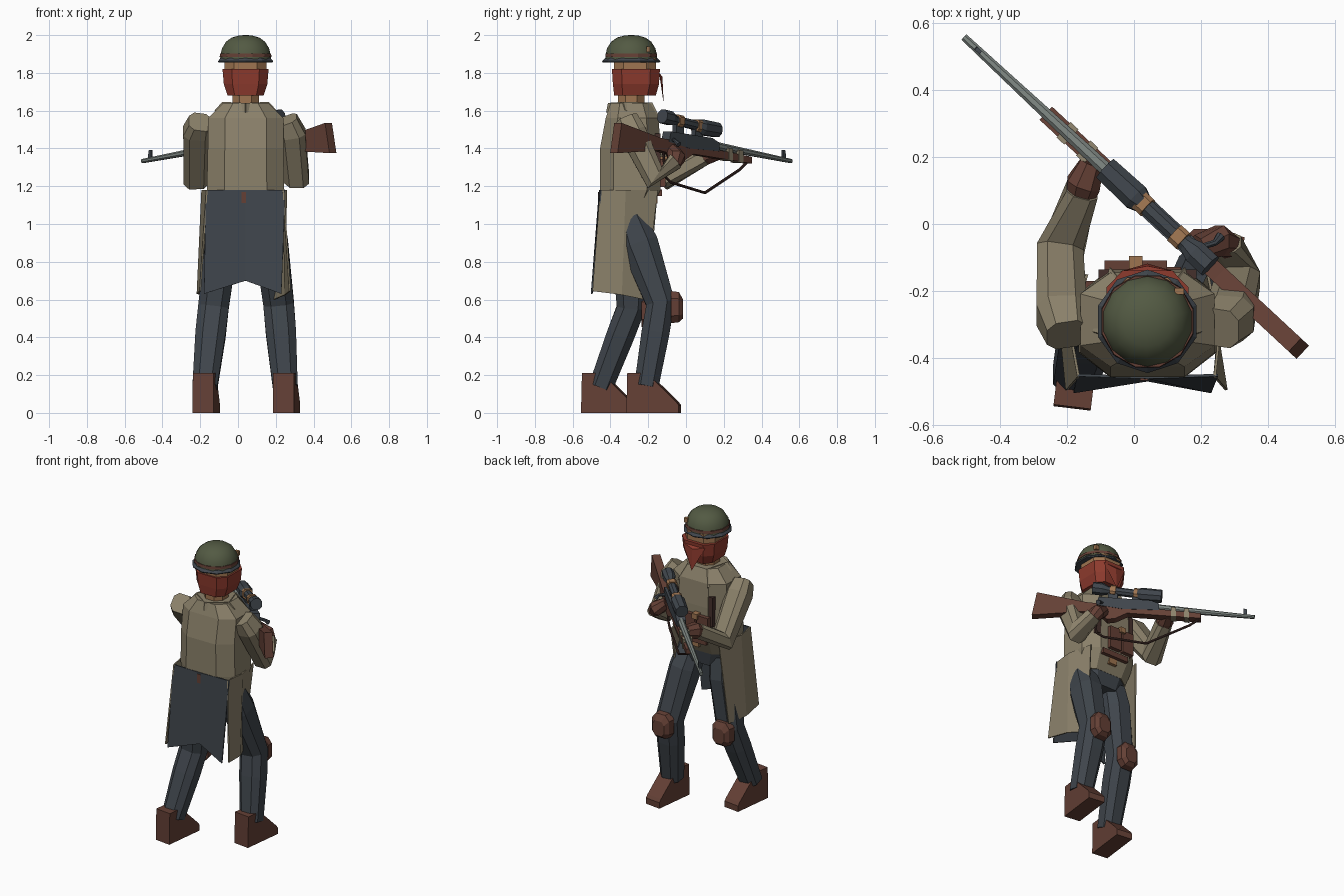
import bpy, bmesh
from math import cos, sin, tau
from mathutils import Vector as V

cube = bpy.data.objects.get("Cube")
if cube:
    bpy.data.objects.remove(cube)


def colour(name, *rgb):
    m = bpy.data.materials.new(name)
    m.use_nodes = True
    m.diffuse_color = (*rgb, 1)
    m.node_tree.nodes["Principled BSDF"].inputs["Base Color"].default_value = (*rgb, 1)
    return m


TAN = colour("tan cloth", .262, .223, .147)
SLATE = colour("slate", .05, .06, .072)
BROWN = colour("brown leather", .128, .051, .036)
RED = colour("red cloth", .27, .043, .027)
SKIN = colour("skin and brass", .34, .175, .08)
GREEN = colour("helmet green", .086, .102, .056)
STEEL = colour("steel", .2, .23, .215)
STRAP = colour("dark strap", .06, .03, .025)


def finish(name, mat, verts, faces):
    me = bpy.data.meshes.new(name)
    me.from_pydata([tuple(v) for v in verts], [], faces)
    bm = bmesh.new()
    bm.from_mesh(me)
    bmesh.ops.recalc_face_normals(bm, faces=bm.faces)
    bm.to_mesh(me)
    bm.free()
    me.materials.append(mat)
    ob = bpy.data.objects.new(name, me)
    bpy.context.scene.collection.objects.link(ob)
    return ob


def skin_rings(name, mat, verts, n):
    """Bridge successive rings of n points and cap both ends."""
    last = len(verts) // n - 1
    faces = [(k * n + j, k * n + (j + 1) % n, (k + 1) * n + (j + 1) % n, (k + 1) * n + j)
             for k in range(last) for j in range(n)]
    faces += [tuple(range(n)), tuple(range(last * n, last * n + n))]
    return finish(name, mat, verts, faces)


def tube(name, mat, path, sizes, c=.45, axis=None, hint=(1, 0, 0)):
    """Loft a chamfered square along a path; sizes are half width and depth."""
    path, verts = [V(p) for p in path], []
    ring = [(1, c), (c, 1), (-c, 1), (-1, c), (-1, -c), (-c, -1), (c, -1), (1, -c)]
    for i, p in enumerate(path):
        t = V(axis) if axis else path[min(i + 1, len(path) - 1)] - path[max(i - 1, 0)]
        t = t.normalized()
        u = V(hint) - t * t.dot(V(hint))
        u.normalize()
        v = t.cross(u)
        a, b = sizes[i] if isinstance(sizes[i], tuple) else (sizes[i],) * 2
        verts += [p + u * a * x + v * b * y for x, y in ring]
    return skin_rings(name, mat, verts, len(ring))


def prism(name, mat, profile, place, half):
    """Extrude a side profile both ways across a placed plane."""
    n = len(profile)
    verts = [place(a, b, s) for s in (-half, half) for a, b in profile]
    return skin_rings(name, mat, verts, n)


def box(name, mat, centre, size):
    c, (a, b, h) = V(centre), size
    return prism(name, mat, [(-b, -h), (b, -h), (b, h), (-b, h)],
                 lambda y, z, x: c + V((x, y, z)), a)


def sheet(name, mat, top, bottom):
    n = len(top)
    ob = finish(name, mat, top + bottom, [(i, i + 1, n + i + 1, n + i) for i in range(n - 1)])
    mod = ob.modifiers.new("thickness", 'SOLIDIFY')
    mod.thickness, mod.offset = .008, 0
    return ob


# Coat body, hips and neck
HX, HY = .04, -.29
UP = (0, 0, 1)
tube("coat_body", TAN, [(HX, -.32, 1.06), (HX, -.295, 1.18), (HX, -.295, 1.4), (HX, -.285, 1.56), (HX, -.29, 1.64)],
     [(.18, .125), (.205, .16), (.2, .16), (.2, .14), (.12, .11)], .55, UP)
tube("hips", SLATE, [(HX, -.3, .97), (HX, -.31, 1.1)], [(.12, .09), (.18, .12)], .55, UP)
tube("neck", SKIN, [(HX, HY, 1.6), (HX, HY, 1.72)], [.07, .07], axis=UP)

# Coat skirts
sheet("back_skirt", SLATE,
      [(-.17, -.45, 1.18), (HX, -.457, 1.18), (.25, -.45, 1.18)],
      [(-.18, -.5, .63), (HX, -.465, .7), (.23, -.5, .63)])
sheet("left_skirt", TAN,
      [(.24, -.455, 1.18), (.255, -.32, 1.18), (.22, -.15, 1.18)],
      [(.275, -.495, .645), (.25, -.34, .625), (.19, -.22, .6)])
sheet("right_skirt", TAN,
      [(-.165, -.455, 1.18), (-.19, -.32, 1.18), (-.14, -.15, 1.18)],
      [(-.2, -.495, .645), (-.215, -.34, .63), (-.18, -.2, .62)])

# Chest pouches, straps, buckles and collar
for i, x in enumerate((-.045, .055)):
    box(f"pouch_{i}", BROWN, (x, -.13, 1.27), (.043, .022, .075))
box("pouch_clasp", SKIN, (.005, -.115, 1.34), (.02, .02, .018))
box("belt_front", BROWN, (HX, -.14, 1.165), (.1, .012, .018))
box("buckle", SKIN, (HX, -.168, 1.13), (.03, .018, .022))
box("back_buckle", BROWN, (.03, -.461, 1.14), (.012, .005, .03))
for side in (-1, 1):
    box("chest_strap", STRAP, (HX + side * .13, -.15, 1.38), (.016, .014, .1))
    sheet("collar", TAN, [(HX, -.41, 1.64), (HX + side * .12, -.33, 1.645), (HX + side * .07, -.18, 1.64)],
          [(HX, -.42, 1.59), (HX + side * .16, -.32, 1.6), (HX + side * .11, -.13, 1.54)])

# Head, mask and hanging mask corner
tube("face", SKIN, [(HX, -.27, 1.8), (HX, -.27, 1.88)], [.112, .11], .55, UP)
tube("mask", RED, [(HX, -.27, 1.68), (HX, -.265, 1.74), (HX, -.265, 1.82)],
     [(.095, .11), (.115, .122), (.122, .127)], .6, UP)
finish("mask_flap", RED, [(HX - .085, -.142, 1.8), (HX + .085, -.142, 1.8), (HX, -.118, 1.635), (HX, -.125, 1.78)],
       [(0, 3, 2), (3, 1, 2), (0, 2, 1), (0, 1, 3)])


def lathe(name, mat, profile, sides):
    verts = [(HX + r * cos(tau * (i + .5) / sides), HY + r * sin(tau * (i + .5) / sides), z)
             for r, z in profile for i in range(sides)]
    return skin_rings(name, mat, verts, sides)


# Helmet
lathe("helmet_brim", SLATE, [(.15, 1.855), (.154, 1.862), (.138, 1.878)], 10)
lathe("helmet_band", BROWN, [(.142, 1.884), (.14, 1.902)], 12)
helmet = lathe("helmet", GREEN, [(.138, 1.868), (.137, 1.89), (.128, 1.93), (.106, 1.965),
                                 (.075, 1.987), (.035, 1.998), (.008, 2)], 14)
bpy.ops.object.select_all(action='DESELECT')
helmet.select_set(True)
bpy.context.view_layer.objects.active = helmet
bpy.ops.object.shade_smooth_by_angle()
box("helmet_charm", SKIN, (.135, -.2, 1.925), (.014, .01, .015))

# Arms and gloves
tube("right_arm", TAN, [(-.2, -.33, 1.54), (-.215, -.27, 1.49), (-.22, -.08, 1.25), (-.155, .1, 1.36)],
     [.06, .075, .07, .048], .55)
tube("right_glove", BROWN, [(-.165, .07, 1.34), (-.15, .12, 1.37), (-.125, .18, 1.38)], [.04, .05, .036])
tube("left_arm", TAN, [(.255, -.31, 1.55), (.285, -.28, 1.48), (.31, -.165, 1.245), (.275, -.06, 1.33)],
     [.06, .072, .066, .045], .55)
tube("left_glove", BROWN, [(.285, -.07, 1.315), (.255, -.05, 1.35), (.19, -.07, 1.39)], [.038, .046, .035])

# Legs, knee pads and boots
BOOT = [(-.08, 0), (.2, 0), (.2, .04), (.185, .06), (.03, .21), (-.075, .21)]
AHEAD, ACROSS = V((.12, .99, 0)), V((.99, -.12, 0))
for side, hip, knee, ankle in (("right", (-.07, -.3, 1.03), (-.13, -.29, .56), (-.175, -.45, .14)),
                               ("left", (.16, -.295, 1.03), (.215, -.135, .58), (.25, -.21, .14))):
    hip, knee, ankle = V(hip), V(knee), V(ankle)
    tube(side + "_leg", SLATE, [hip, hip.lerp(knee, .3), knee, knee.lerp(ankle, .35), ankle],
         [(.08, .078), (.088, .1), (.081, .076), (.08, .074), (.066, .064)], .5)
    pad = knee + V((0, .055, -.02))
    tube(side + "_knee_pad", BROWN, [pad, pad + V((.003, .042, 0)), pad + V((.005, .065, -.01))],
         [(.07, .085), (.064, .08), (.042, .05)], .55, (0, 1, 0))
    heel = V((ankle.x, ankle.y - .02, 0))
    prism(side + "_boot", BROWN, BOOT, lambda a, z, s: heel + AHEAD * a + ACROSS * s + V((0, 0, z)), .056)


# Rifle, laid out in its own slanted side plane
def gun(y, z, s=0):
    return V((.092 - 1.075 * y, y, z)) + V((.681, .732, 0)) * s


def gun_tube(name, mat, pts, sizes, c=.45):
    return tube(name, mat, [gun(*p) for p in pts], sizes, c, hint=UP)


prism("stock", BROWN, [(-.382, 1.375), (-.36, 1.535), (-.15, 1.455), (-.06, 1.435), (.02, 1.42), (.33, 1.355),
                       (.33, 1.32), (.02, 1.37), (-.03, 1.335), (-.065, 1.33), (-.09, 1.37), (-.16, 1.39)], gun, .027)
prism("receiver", SLATE, [(-.11, 1.435), (-.1, 1.49), (.12, 1.455), (.155, 1.43), (.155, 1.385), (.0, 1.4)], gun, .029)
gun_tube("barrel", STEEL, [(.13, 1.42), (.3, 1.385), (.556, 1.333)], [.021, .017, .011])
prism("front_sight", SLATE, [(.51, 1.345), (.525, 1.34), (.523, 1.39), (.51, 1.392)], gun, .006)
gun_tube("scope", SLATE, [(-.125, 1.57), (-.085, 1.56), (-.06, 1.55), (.05, 1.522), (.08, 1.512), (.165, 1.497)],
         [.036, .036, .024, .024, .041, .038])
for y, z in ((-.04, 1.545), (.06, 1.519)):
    gun_tube("scope_ring", SKIN, [(y - .012, z + .003), (y + .012, z - .003)], [.031, .031], .6)
    prism("scope_mount", SLATE, [(y - .02, 1.43), (y + .02, 1.43), (y + .02, z), (y - .02, z)], gun, .014)
for y in (.215, .27):
    z = 1.42 - .2 * y
    prism("barrel_band", TAN, [(y - .011, z - .04), (y + .011, z - .044), (y + .011, z + .022), (y - .011, z + .026)],
          gun, .031)
gun_tube("bolt_handle", SLATE, [(-.08, 1.45, .01), (-.1, 1.44, .06), (-.1, 1.42, .085)], [.009, .009, .014])
gun_tube("sling", STRAP, [(.32, 1.325), (.28, 1.285), (.1, 1.165), (-.08, 1.22), (-.11, 1.25), (-.12, 1.385)], [.007] * 6)
